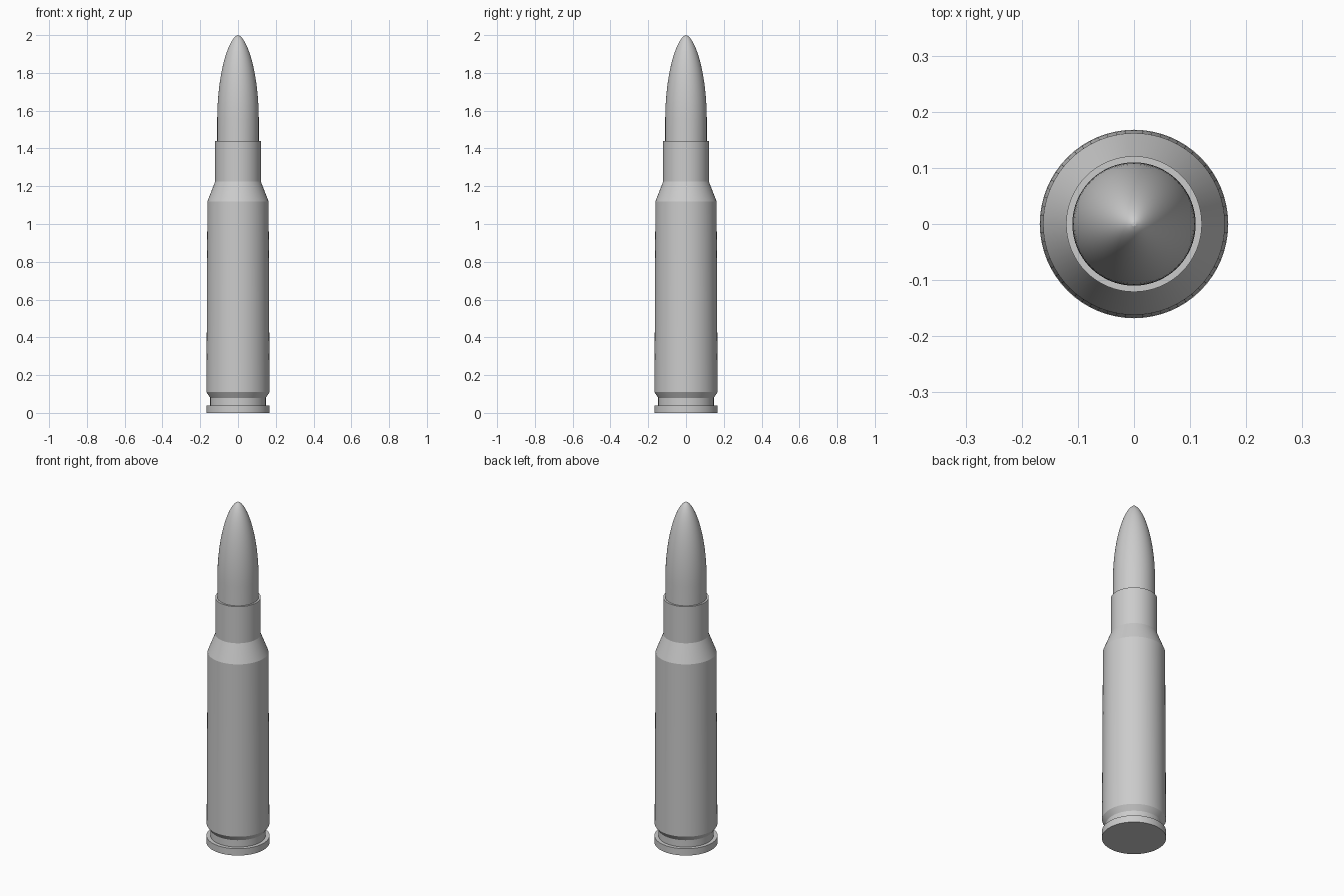
import bpy, bmesh, math

cube = bpy.data.objects.get("Cube")
if cube:
    bpy.data.objects.remove(cube, do_unlink=True)

SIDES = 64

grey = bpy.data.materials.new("plain_grey")
grey.use_nodes = True
colour = (0.6, 0.6, 0.6, 1)
grey.diffuse_color = colour
grey.node_tree.nodes["Principled BSDF"].inputs["Base Color"].default_value = colour


def lathe(name, profile):
    """Spin a (radius, height) profile around z; it starts and ends on the axis."""
    bm = bmesh.new()
    verts = [bm.verts.new((r, 0, z)) for r, z in profile]
    edges = [bm.edges.new(pair) for pair in zip(verts, verts[1:])]
    bmesh.ops.spin(bm, geom=verts + edges, cent=(0, 0, 0), axis=(0, 0, 1),
                   angle=math.tau, steps=SIDES, use_merge=True)
    bmesh.ops.remove_doubles(bm, verts=bm.verts, dist=0.0001)
    bmesh.ops.recalc_face_normals(bm, faces=bm.faces)
    mesh = bpy.data.meshes.new(name)
    bm.to_mesh(mesh)
    bm.free()
    mesh.materials.append(grey)
    obj = bpy.data.objects.new(name, mesh)
    bpy.context.collection.objects.link(obj)
    bpy.ops.object.select_all(action="DESELECT")
    obj.select_set(True)
    bpy.context.view_layer.objects.active = obj
    bpy.ops.object.shade_smooth_by_angle(angle=math.radians(15))
    return obj


# Case: rim, extractor groove, tapered body, shoulder and neck
lathe("case", [
    (0, 0), (0.168, 0), (0.168, 0.04), (0.147, 0.04), (0.147, 0.08),
    (0.167, 0.11), (0.162, 1.12), (0.121, 1.225), (0.121, 1.44),
    (0.108, 1.44), (0.108, 1.4), (0, 1.4),
])

# Bullet: straight shank with a rounded ogive nose
base, top, radius, rings = 1.55, 2.0, 0.11, 24
nose = []
for i in range(rings + 1):
    t = math.sin(i / rings * math.pi / 2)
    nose.append((radius * max(0, 1 - t * t) ** 0.6, base + (top - base) * t))
lathe("bullet", [(0, 1.38), (radius, 1.38)] + nose)
